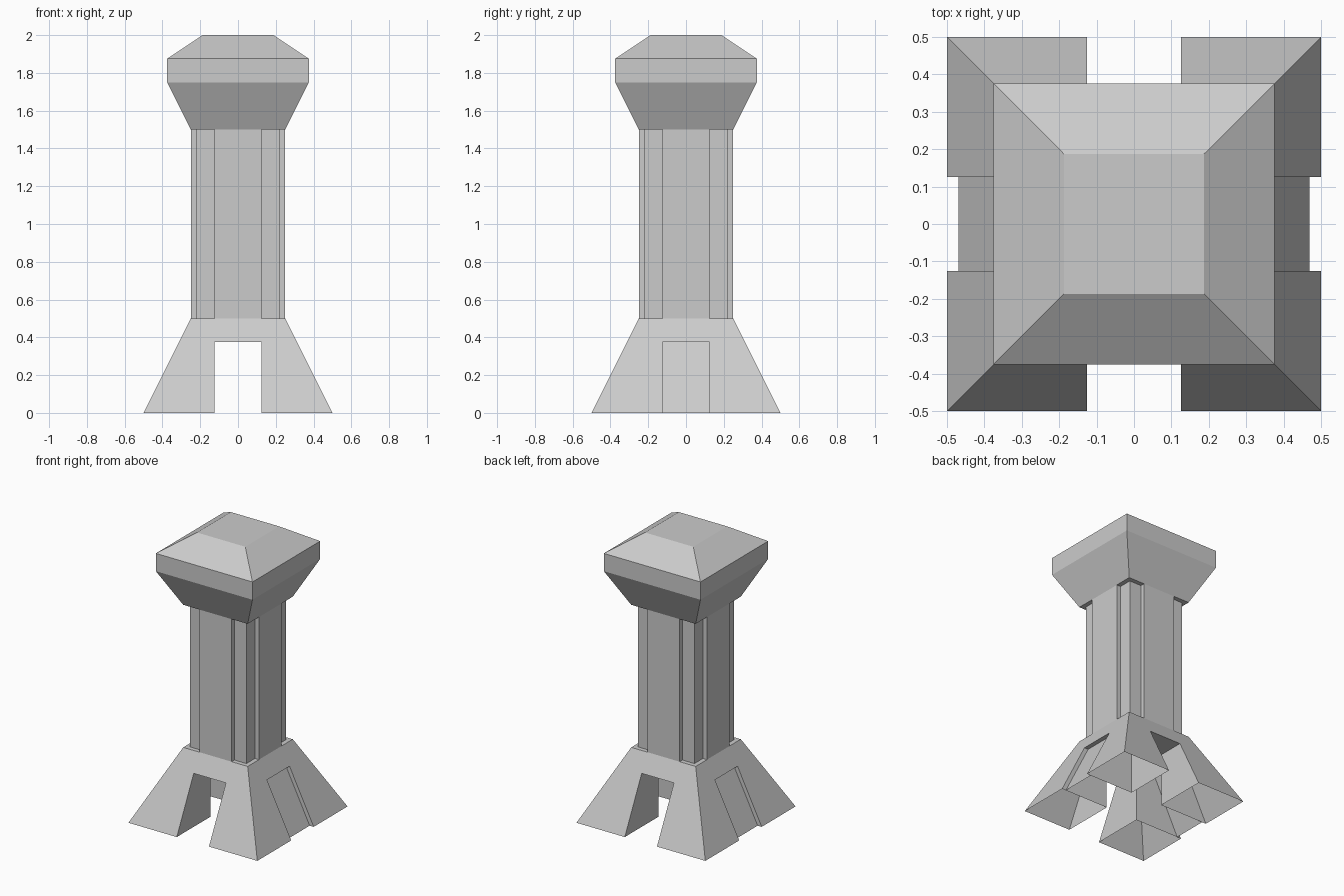
import bpy, bmesh
from mathutils import Matrix, Vector
from math import pi

if "Cube" in bpy.data.objects:
    bpy.data.objects.remove(bpy.data.objects["Cube"])

DOOR = 0.125      # half width of doorway and shaft ribs
HEAD_Z = 0.375    # top of doorway
STEP = 0.03125    # depth of recessed details


def finish(name, faces, recalc=True):
    """Make an object from a list of polygons (each a list of points)."""
    bm = bmesh.new()
    for pts in faces:
        bm.faces.new([bm.verts.new(p) for p in pts])
    bmesh.ops.remove_doubles(bm, verts=bm.verts[:], dist=1e-4)
    if recalc:
        bmesh.ops.recalc_face_normals(bm, faces=bm.faces[:])
    mesh = bpy.data.meshes.new(name)
    bm.to_mesh(mesh)
    bm.free()
    obj = bpy.data.objects.new(name, mesh)
    bpy.context.collection.objects.link(obj)
    return obj


def turned(faces, turns=range(4)):
    """Repeat polygons around z in quarter turns."""
    return [[Matrix.Rotation(k * pi / 2, 3, 'Z') @ Vector(p) for p in f]
            for k in turns for f in faces]


def slope(z):
    """Half width of the flared base at height z."""
    return 0.5 - z / 2


# Flared base: four sloped walls with doorways, open underneath
d, h, s = DOOR, HEAD_Z, slope(HEAD_Z)
wall = [(-0.5, -0.5, 0), (-d, -0.5, 0), (-d, -s, h), (d, -s, h), (d, -0.5, 0),
        (0.5, -0.5, 0), (0.25, -0.25, 0.5), (-0.25, -0.25, 0.5)]
jambs = [[(x, -0.5, 0), (x, -s, h), (x, -d, h), (x, -d, 0)] for x in (-d, d)]
arm_ceiling = [(-d, -s, h), (d, -s, h), (d, -d, h), (-d, -d, h)]
mid_ceiling = [(-d, -d, h), (d, -d, h), (d, d, h), (-d, d, h)]
finish("flared_base", turned([wall, *jambs, arm_ceiling]) + [mid_ceiling])

# Recessed panels closing the left and right doorways
panel = [(-d, -0.5 + STEP, 0), (d, -0.5 + STEP, 0),
         (d, -s + STEP, h), (-d, -s + STEP, h)]
finish("side_panels", turned([panel], (1, 3)), recalc=False)

# Shaft with a raised rib on each side, plus the corner ledges at both ends
c, r = 0.25 - STEP, 0.25
quarter = [(-d, -r), (d, -r), (d, -c), (c, -c), (c, -d), (r, -d)]
sides = [[(*a, 0.5), (*b, 0.5), (*b, 1.5), (*a, 1.5)]
         for a, b in zip(quarter, quarter[1:])]
ledge = [(d, -r), (r, -r), (r, -d), (c, -d), (c, -c), (d, -c)]
bottom_ledge = [(*p, 0.5) for p in ledge]
top_ledge = [(*p, 1.5) for p in reversed(ledge)]
finish("shaft", turned(sides + [bottom_ledge, top_ledge]), recalc=False)

# Head: flared underside, upright band and sloped roof with a flat top
profile = [(0.25, 1.5), (0.375, 1.75), (0.375, 1.875), (0.1875, 2.0)]
bands = [[(-a, -a, z0), (a, -a, z0), (b, -b, z1), (-b, -b, z1)]
         for (a, z0), (b, z1) in zip(profile, profile[1:])]
t, tz = profile[-1]
roof_top = [(-t, -t, tz), (t, -t, tz), (t, t, tz), (-t, t, tz)]
finish("head", turned(bands) + [roof_top], recalc=False)
